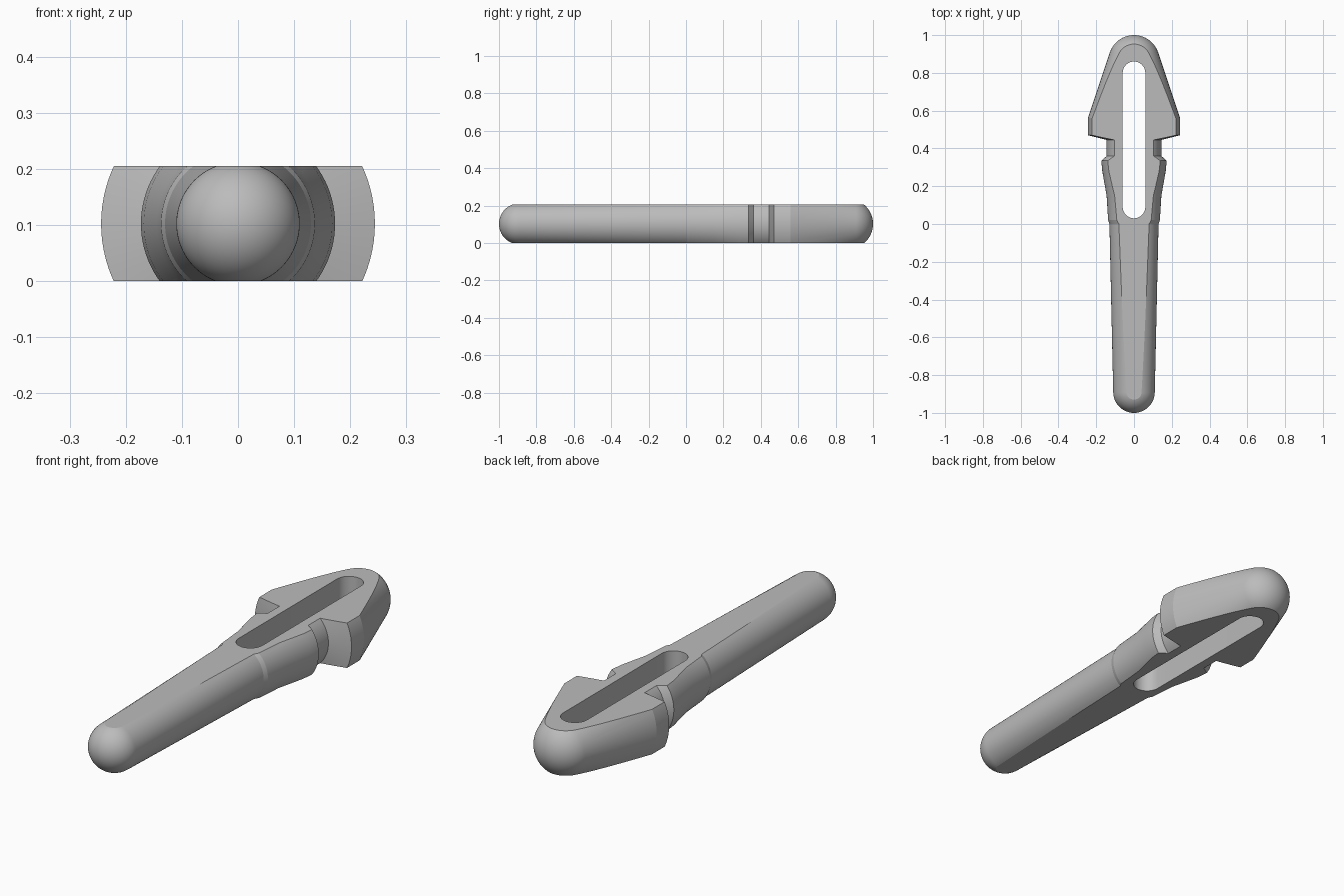
import bpy, bmesh, math
from mathutils import Matrix

cube = bpy.data.objects.get("Cube")
if cube:
    bpy.data.objects.remove(cube, do_unlink=True)

THICK = 0.205
MID = THICK / 2

grey = bpy.data.materials.new("plain grey")
grey.use_nodes = True
COLOUR = (0.5, 0.5, 0.5, 1)
grey.diffuse_color = COLOUR
grey.node_tree.nodes["Principled BSDF"].inputs["Base Color"].default_value = COLOUR


def make_object(name, bm):
    bmesh.ops.recalc_face_normals(bm, faces=bm.faces[:])
    mesh = bpy.data.meshes.new(name)
    bm.to_mesh(mesh)
    bm.free()
    mesh.materials.append(grey)
    obj = bpy.data.objects.new(name, mesh)
    bpy.context.collection.objects.link(obj)
    return obj


def arc(cx, cy, radius, start, end, steps=16):
    angles = [math.radians(start + (end - start) * i / steps) for i in range(steps + 1)]
    return [(cx + radius * math.cos(a), cy + radius * math.sin(a)) for a in angles]


def apply_boolean(target, cutter, operation):
    mod = target.modifiers.new(cutter.name, 'BOOLEAN')
    mod.object = cutter
    mod.operation = operation
    mod.solver = 'EXACT'
    bpy.context.view_layer.objects.active = target
    bpy.ops.object.modifier_apply(modifier=mod.name)
    bpy.data.objects.remove(cutter, do_unlink=True)


# Turned body: rounded foot, tapered shank, collar, neck and barbed head
profile = arc(0, -0.89, 0.11, -90, 0)
profile += [(0.13, 0.0), (0.137, 0.02), (0.145, 0.15), (0.168, 0.28),
            (0.173, 0.335), (0.145, 0.36), (0.145, 0.445),
            (0.244, 0.47), (0.244, 0.56)]
profile += arc(0, 0.865, 0.135, 18.7, 90)

bm = bmesh.new()
verts = [bm.verts.new((r, y, MID)) for r, y in profile]
edges = [bm.edges.new(pair) for pair in zip(verts, verts[1:])]
bmesh.ops.spin(bm, geom=verts + edges, cent=(0, 0, MID), axis=(0, 1, 0),
               angle=math.tau, steps=96, use_merge=False)
bmesh.ops.remove_doubles(bm, verts=bm.verts[:], dist=0.0001)
body = make_object("barbed_pin", bm)

# Flat upper and lower sides
bm = bmesh.new()
bmesh.ops.create_cube(bm, size=1, matrix=Matrix.Translation((0, 0, MID))
                      @ Matrix.Diagonal((1, 3, THICK, 1)))
apply_boolean(body, make_object("slab_cutter", bm), 'INTERSECT')

# Long rounded slot through the head and neck
outline = arc(0, 0.80, 0.06, 0, 180) + arc(0, 0.09, 0.06, 180, 360)
bm = bmesh.new()
face = bm.faces.new([bm.verts.new((x, y, -0.1)) for x, y in outline])
top = bmesh.ops.extrude_face_region(bm, geom=[face])["geom"]
bmesh.ops.translate(bm, vec=(0, 0, 0.4),
                    verts=[v for v in top if isinstance(v, bmesh.types.BMVert)])
apply_boolean(body, make_object("slot_cutter", bm), 'DIFFERENCE')

# Smooth round surfaces with crisp cut edges
bpy.ops.object.select_all(action='DESELECT')
body.select_set(True)
bpy.context.view_layer.objects.active = body
bpy.ops.object.shade_smooth_by_angle(angle=math.radians(15))
